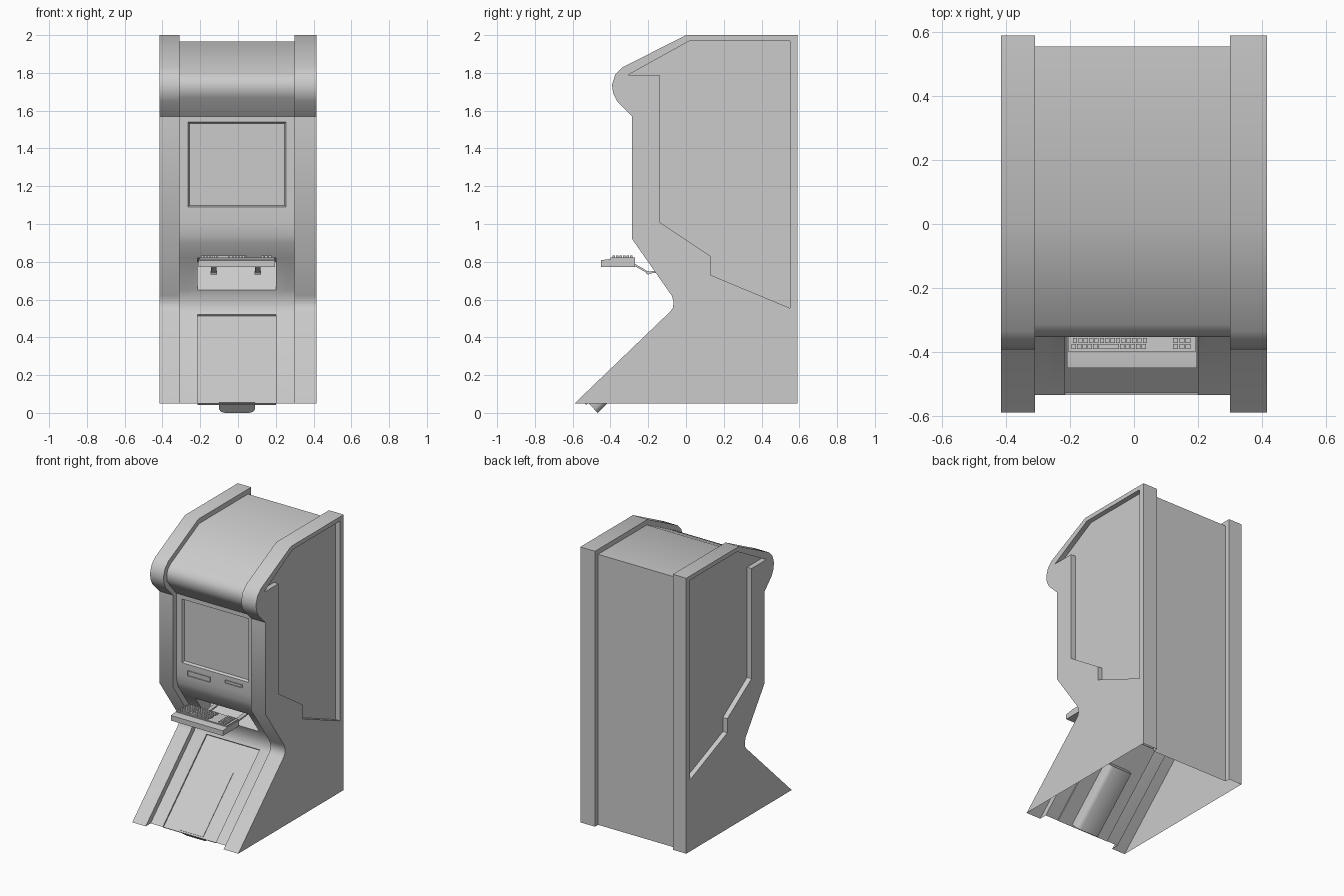
import bpy, bmesh, math
from mathutils import Vector

if "Cube" in bpy.data.objects:
    bpy.data.objects.remove(bpy.data.objects["Cube"])

# Side profiles as (y, z), running from the front bottom edge over the top to the back
OUTER = [(-.59, .05), (-.085, .535), (-.07, .555), (-.065, .585), (-.075, .62), (-.285, .92),
         (-.285, 1.57), (-.365, 1.65), (-.385, 1.69), (-.392, 1.735), (-.375, 1.79),
         (-.335, 1.83), (0, 2), (.59, 2), (.59, .05)]
INNER = [(-.535, .05), (-.045, .52), (-.033, .545), (-.028, .59), (-.047, .65), (-.17, .82),
         (-.225, .90), (-.24, .94), (-.248, 1.0), (-.248, 1.09), (-.248, 1.54), (-.248, 1.57),
         (-.335, 1.67), (-.35, 1.70), (-.354, 1.735), (-.345, 1.77), (-.315, 1.80),
         (.01, 1.965), (.555, 1.965), (.555, .05)]
RECESS = [(.55, .555), (.55, 1.97), (.02, 1.97), (-.305, 1.79), (-.14, 1.79),
          (-.14, 1.01), (.13, .83), (.13, .73)]


def finish(name, bm, angle=40):
    bmesh.ops.recalc_face_normals(bm, faces=bm.faces)
    me = bpy.data.meshes.new(name)
    bm.to_mesh(me)
    bm.free()
    ob = bpy.data.objects.new(name, me)
    bpy.context.collection.objects.link(ob)
    bpy.ops.object.select_all(action='DESELECT')
    ob.select_set(True)
    bpy.context.view_layer.objects.active = ob
    bpy.ops.object.shade_smooth_by_angle(angle=math.radians(angle))
    return ob


def line(bm, x, pts):
    return [bm.verts.new((x, y, z)) for y, z in pts]


def strip(bm, a, b, closed=False):
    n = len(a)
    for i in range(n if closed else n - 1):
        j = (i + 1) % n
        bm.faces.new((a[i], a[j], b[j], b[i]))


def add_box(bm, x0, x1, y0, y1, z0, z1):
    a = line(bm, x0, [(y0, z0), (y1, z0), (y1, z1), (y0, z1)])
    b = line(bm, x1, [(y0, z0), (y1, z0), (y1, z1), (y0, z1)])
    strip(bm, a, b, True)
    bm.faces.new(a)
    bm.faces.new(b)


def prism(bm, pts, x0, x1):
    a, b = line(bm, x0, pts), line(bm, x1, pts)
    strip(bm, a, b, True)
    bm.faces.new(a)
    bm.faces.new(b)


# Side panels: outer face with recess, rim, and step down to the centre body
def side_panel(name, x_out, x_in):
    bm = bmesh.new()
    s = math.copysign(1, x_out)
    out, inn = line(bm, x_out, OUTER), line(bm, x_in, OUTER)
    strip(bm, out, inn)
    bm.faces.new(inn + line(bm, x_in, INNER)[::-1])
    hole = line(bm, x_out, RECESS)
    floor = line(bm, x_out - s * .035, RECESS)
    edges = []
    for loop in (out, hole):
        for i, v in enumerate(loop):
            w = loop[i - 1]
            edges.append(bm.edges.get((v, w)) or bm.edges.new((v, w)))
    bmesh.ops.triangle_fill(bm, use_beauty=True, edges=edges, normal=(s, 0, 0))
    strip(bm, hole, floor, True)
    bm.faces.new(floor)
    finish(name, bm)


side_panel("side_panel_left", -.415, -.31)
side_panel("side_panel_right", .415, .30)

# Centre body: sheet along the inner profile, with screen, niche and ramp panel sunk in
bm = bmesh.new()
cols = [-.31, -.265, -.215, .20, .255, .30]
grid = [line(bm, x, INNER) for x in cols]
sunk = {0: (2, 3), 4: (2, 3), 9: (1, 4)}          # profile row: column range
for c in range(len(cols) - 1):
    for r in range(len(INNER) - 1):
        if r in sunk and sunk[r][0] <= c < sunk[r][1]:
            continue
        bm.faces.new((grid[c][r], grid[c + 1][r], grid[c + 1][r + 1], grid[c][r + 1]))


def sink(r, depth, border):
    c0, c1 = sunk[r]
    rim = [grid[c0][r], grid[c1][r], grid[c1][r + 1], grid[c0][r + 1]]
    d = (rim[3].co - rim[0].co).normalized()
    n = Vector((0, d.z, -d.y)) * depth
    mid = sum((v.co for v in rim), Vector()) / 4
    low = []
    for v in rim:
        p = v.co + n + d * (border if (mid - v.co).dot(d) > 0 else -border)
        p.x += border if v.co.x < mid.x else -border
        low.append(bm.verts.new(p))
    strip(bm, rim, low, True)
    bm.faces.new(low)


sink(0, .010, 0)
sink(9, .018, .008)
# wedge-shaped keyboard niche
l0, l1 = grid[2][4], grid[2][5]
r0, r1 = grid[3][4], grid[3][5]
a, b = line(bm, cols[2], [(.07, .80)])[0], line(bm, cols[3], [(.07, .80)])[0]
for f in ((l0, r0, b, a), (a, b, r1, l1), (l0, a, l1), (r0, b, r1)):
    bm.faces.new(f)
finish("centre_body", bm)

# Tray behind the ramp, reaching just below the bottom edge
bm = bmesh.new()
u, n = Vector((0, .72, .69)), Vector((0, .69, -.72))
start = Vector((0, -.52, .055))
section = [(-.10, 0), (-.10, .05), (-.09, .068), (-.07, .076), (.06, .076), (.08, .068),
           (.09, .05), (.09, 0)]
ends = [[bm.verts.new(start + u * t + n * h + Vector((x, 0, 0))) for x, h in section]
        for t in (0, .47)]
strip(bm, ends[0], ends[1], True)
for e in ends:
    bm.faces.new(e)
finish("ramp_tray", bm)


# Slots below the screen: raised bezel with sunken mouth
def slot(name, x0, x1, z0, z1, rim):
    bm = bmesh.new()
    add_box(bm, x0, x1, -.254, -.235, z0, z1)
    front = min(bm.faces, key=lambda f: f.calc_center_median().y)
    bmesh.ops.inset_region(bm, faces=[front], thickness=rim)
    inner = bmesh.ops.extrude_face_region(bm, geom=[front])['geom']
    bmesh.ops.translate(bm, vec=(0, .014, 0),
                        verts=[v for v in inner if isinstance(v, bmesh.types.BMVert)])
    bmesh.ops.delete(bm, geom=[front], context='FACES_ONLY')
    finish(name, bm, 30)


slot("wide_slot", -.218, -.043, 1.012, 1.047, .004)
slot("card_slot", .075, .208, 1.04, 1.06, .004)

# Keyboard: base with wrist rest, raised key plate, keys
bm = bmesh.new()
prism(bm, [(-.45, .772), (-.27, .772), (-.27, .815), (-.40, .815), (-.45, .808)], -.21, .197)
add_box(bm, -.205, .192, -.40, -.27, .81, .822)
finish("keyboard_base", bm, 20)

bm = bmesh.new()
for row in range(6):
    y = -.39 + row * .0185
    skew = (row % 3) * .004
    for k in range(14):
        x = -.195 + skew + k * .0168
        if row == 0 and 5 <= k <= 8:
            continue
        add_box(bm, x, x + .0135, y, y + .015, .82, .832)
    if row == 0:                                   # space bar
        add_box(bm, -.111, -.047, y, y + .015, .82, .832)
    for k in range(3):                             # number pad
        add_box(bm, .122 + k * .0195, .138 + k * .0195, y, y + .015, .82, .832)
finish("keys", bm, 20)

# Keyboard arms with hinge pins
bm = bmesh.new()
for x in (-.128, .105):
    prism(bm, [(-.285, .785), (-.20, .737), (-.06, .752), (-.06, .762), (-.20, .748),
               (-.285, .797)], x - .014, x + .014)
    pin = [(-.20 + .010 * math.cos(t * math.pi / 5), .742 + .010 * math.sin(t * math.pi / 5))
           for t in range(10)]
    prism(bm, pin, x - .018, x + .018)
finish("keyboard_arms", bm)
